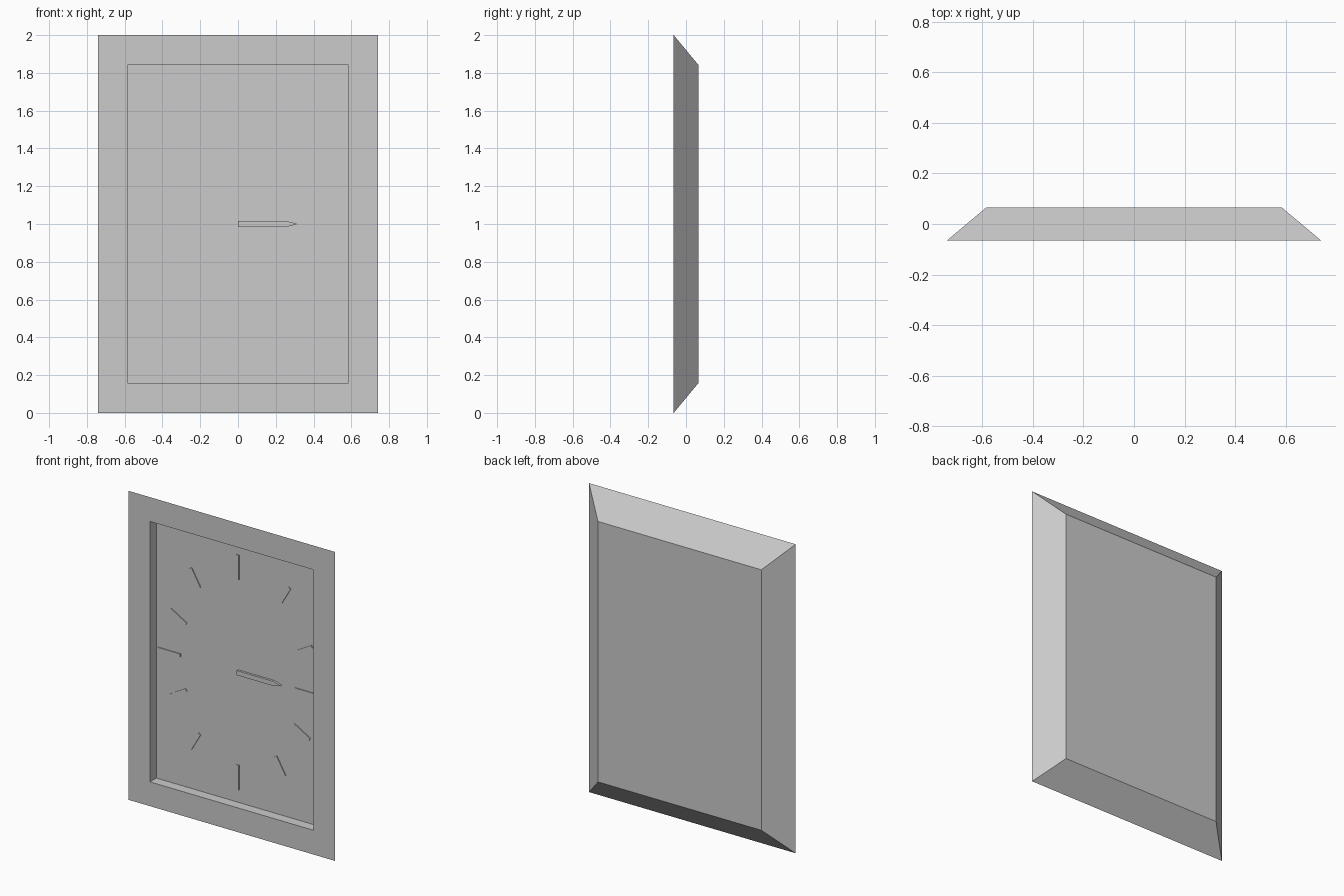
import bpy
import bmesh
import math

if "Cube" in bpy.data.objects:
    bpy.data.objects.remove(bpy.data.objects["Cube"], do_unlink=True)

grey = bpy.data.materials.new("plain grey")
grey.use_nodes = True
colour = (0.6, 0.6, 0.6, 1)
grey.diffuse_color = colour
grey.node_tree.nodes["Principled BSDF"].inputs["Base Color"].default_value = colour

FRONT, DIAL, BACK = -0.065, 0.0, 0.065
MIDDLE = 1.0


def finish(name, bm):
    bmesh.ops.recalc_face_normals(bm, faces=bm.faces)
    mesh = bpy.data.meshes.new(name)
    bm.to_mesh(mesh)
    bm.free()
    mesh.materials.append(grey)
    obj = bpy.data.objects.new(name, mesh)
    bpy.context.collection.objects.link(obj)
    return obj


def plate(name, outline, front, back):
    """Extrude an (x, z) outline from front to back."""
    bm = bmesh.new()
    face = bm.faces.new([bm.verts.new((x, front, z)) for x, z in outline])
    ext = bmesh.ops.extrude_face_region(bm, geom=[face])
    verts = [v for v in ext["geom"] if isinstance(v, bmesh.types.BMVert)]
    bmesh.ops.translate(bm, verts=verts, vec=(0, back - front, 0))
    return finish(name, bm)


# Case: rectangular loops from the dial, around the rim, to the back panel
bm = bmesh.new()
loops = []
for half_x, half_z, y in [(0.585, 0.843, DIAL), (0.585, 0.843, FRONT),
                          (0.74, 1.0, FRONT), (0.585, 0.843, BACK)]:
    loops.append([bm.verts.new((sx * half_x, y, MIDDLE + sz * half_z))
                  for sx, sz in ((-1, -1), (1, -1), (1, 1), (-1, 1))])
for a, b in zip(loops, loops[1:]):
    for i in range(4):
        j = (i + 1) % 4
        bm.faces.new((a[i], a[j], b[j], b[i]))
bm.faces.new(loops[0])
bm.faces.new(loops[-1])
finish("clock_case", bm)

# Hour marks on an oblong ring, each pointing at the centre
radii = [0.68, 0.68, 0.55, 0.49, 0.53, 0.61, 0.68, 0.61, 0.49, 0.49, 0.49, 0.61]
for hour, radius in enumerate(radii):
    angle = math.radians(30 * hour)
    s, c = math.sin(angle), math.cos(angle)
    half_l = 0.08 if hour % 3 == 0 else 0.065
    half_w = 0.009
    outline = []
    for u, r in ((-1, -1), (1, -1), (1, 1), (-1, 1)):
        along, across = radius + r * half_l, u * half_w
        outline.append((along * s + across * c, MIDDLE + along * c - across * s))
    plate(f"hour_mark_{hour or 12}", outline, DIAL - 0.006, DIAL)

# Pointed hand
plate("clock_hand", [(0, MIDDLE - 0.015), (0.26, MIDDLE - 0.015), (0.315, MIDDLE),
                     (0.26, MIDDLE + 0.015), (0, MIDDLE + 0.015)], DIAL - 0.014, DIAL)
